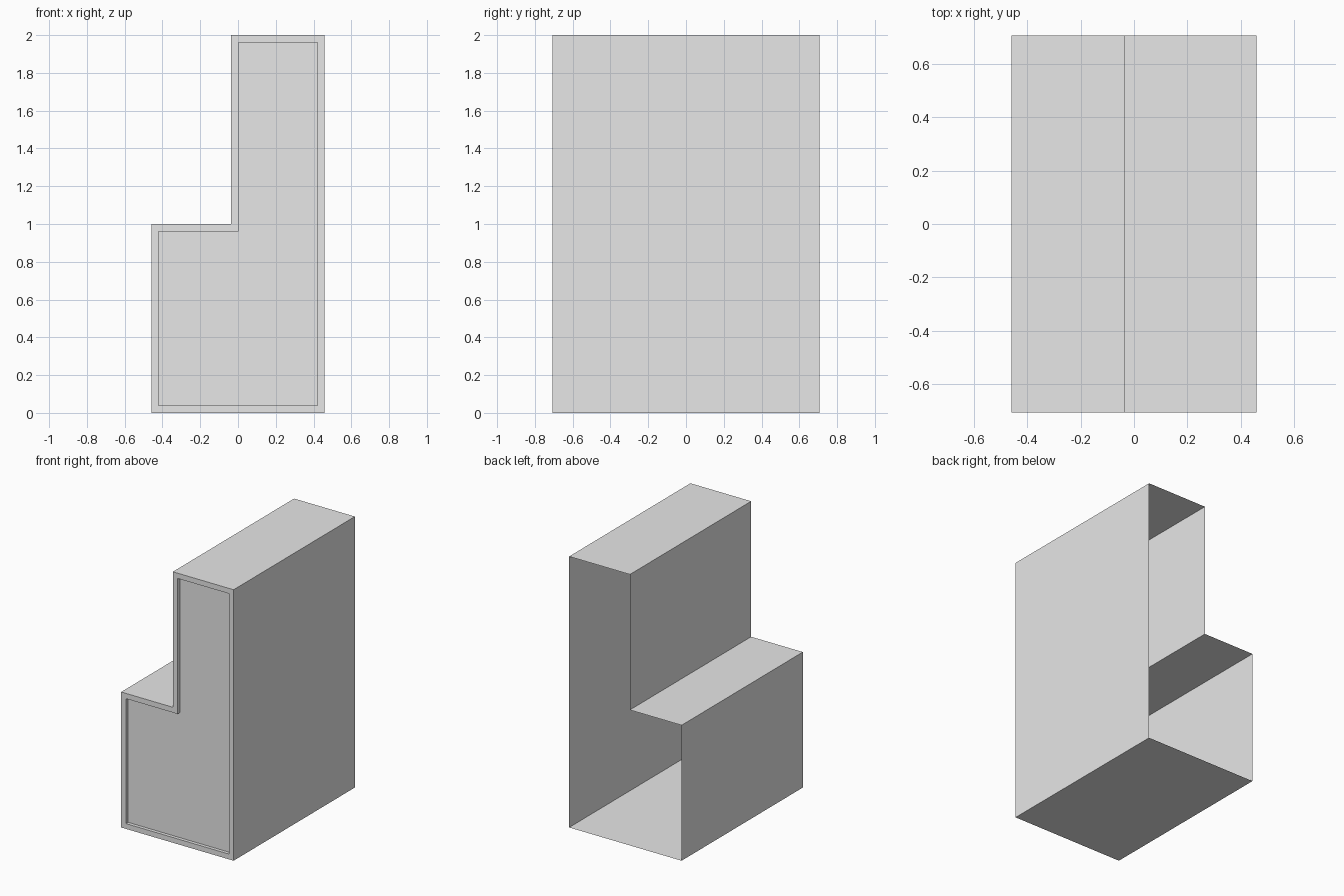
import bpy
import bmesh

cube = bpy.data.objects.get("Cube")
if cube:
    bpy.data.objects.remove(cube, do_unlink=True)

# Overall sizes
HALF_W, HALF_D, HEIGHT = 0.459, 0.707, 2.0
STEP_X, STEP_Z = -0.037, 1.0
RIM, RECESS = 0.039, 0.025

# Single plain grey
grey = bpy.data.materials.new("plain_grey")
grey.use_nodes = True
colour = (0.8, 0.8, 0.8, 1.0)
grey.diffuse_color = colour
grey.node_tree.nodes["Principled BSDF"].inputs["Base Color"].default_value = colour

# Stepped L profile, counter-clockwise as seen from the front
profile = [(-HALF_W, 0), (HALF_W, 0), (HALF_W, HEIGHT),
           (STEP_X, HEIGHT), (STEP_X, STEP_Z), (-HALF_W, STEP_Z)]

bm = bmesh.new()
front = [bm.verts.new((x, -HALF_D, z)) for x, z in profile]
back = [bm.verts.new((x, HALF_D, z)) for x, z in profile]
panel = bm.faces.new(front)

# Thin walls running back from the profile; the back stays open
count = len(profile)
for i in range(count):
    j = (i + 1) % count
    bm.faces.new((front[j], front[i], back[i], back[j]))
bm.normal_update()

# Front rim, then the recessed front panel
bmesh.ops.inset_individual(bm, faces=[panel], thickness=RIM, use_even_offset=True)
sunk = bmesh.ops.extrude_discrete_faces(bm, faces=[panel])["faces"][0]
bmesh.ops.translate(bm, verts=sunk.verts, vec=(0, RECESS, 0))
bm.normal_update()

mesh = bpy.data.meshes.new("stepped_shell")
bm.to_mesh(mesh)
bm.free()
mesh.materials.append(grey)
shell = bpy.data.objects.new("stepped_shell", mesh)
bpy.context.collection.objects.link(shell)
